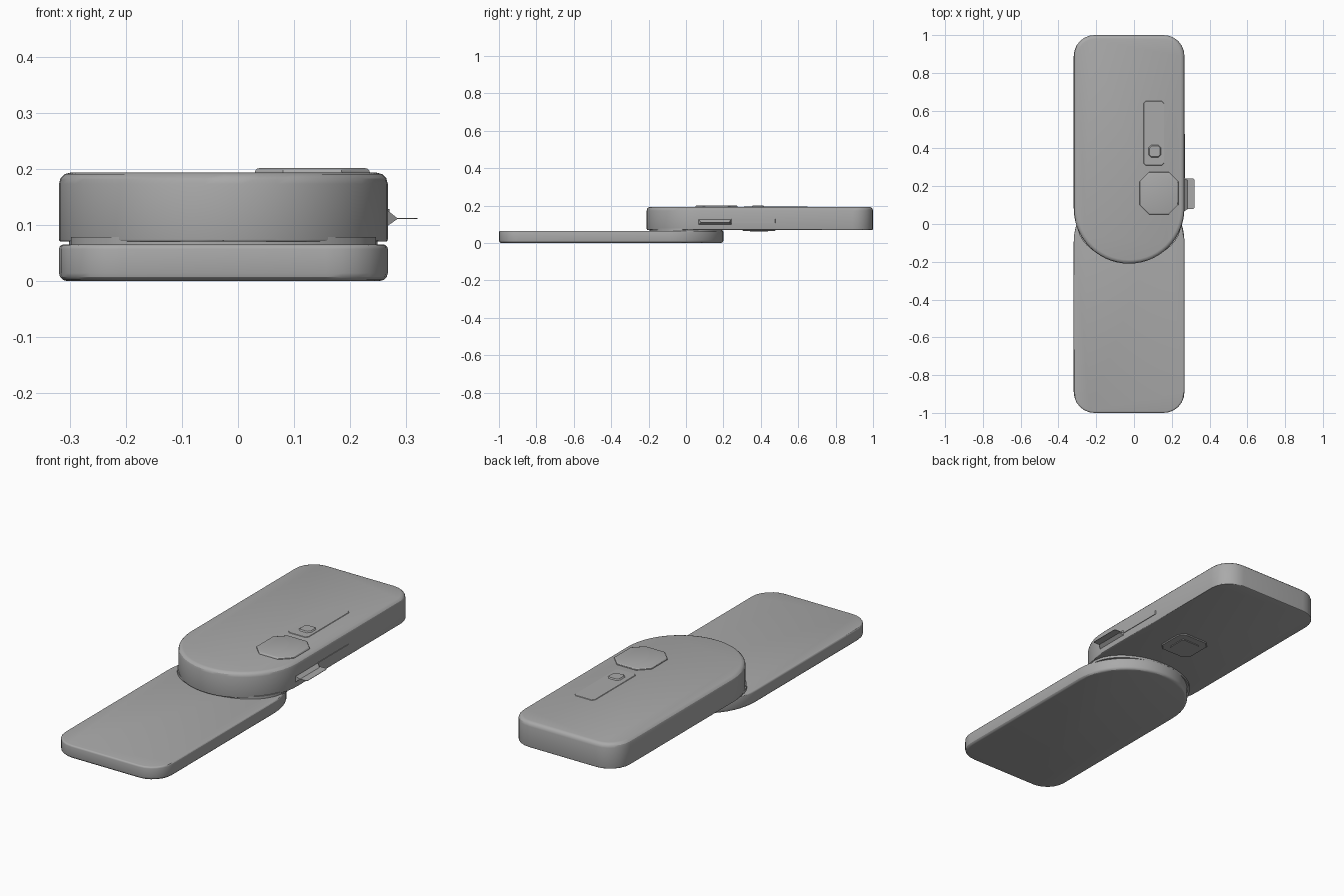
import bpy, bmesh, math

cube = bpy.data.objects.get("Cube")
if cube:
    bpy.data.objects.remove(cube, do_unlink=True)

grey = bpy.data.materials.new("plain grey")
grey.use_nodes = True
grey.diffuse_color = (0.4, 0.4, 0.4, 1)
grey.node_tree.nodes["Principled BSDF"].inputs["Base Color"].default_value = grey.diffuse_color

CX, HALF = -0.026, 0.293      # body centre line and half width


def arc(cx, cy, r, start, end, steps):
    return [(cx + r * math.cos(math.radians(start + (end - start) * i / steps)),
             cy + r * math.sin(math.radians(start + (end - start) * i / steps)))
            for i in range(steps + 1)]


def body_outline(round_end, square_end, corner=0.11):
    """Strip with a half-round end and a square end with rounded corners."""
    s = 1 if square_end > round_end else -1
    pts = arc(0, round_end + s * HALF, HALF, 180, 360, 28)
    if s < 0:
        pts = [(x, 2 * (round_end - HALF) - y) for x, y in pts]
    cy = square_end - s * corner
    for side, a, b in ((1, 0, 90), (-1, 90, 180)):
        pts += arc(side * (HALF - corner), cy, corner, s * a, s * b, 6)
    pts = [(x + CX, y) for x, y in pts]
    return pts if s > 0 else pts[::-1]


def box_outline(x0, x1, y0, y1, cut):
    """Rectangle with chamfered corners."""
    return [(x0 + cut, y0), (x1 - cut, y0), (x1, y0 + cut), (x1, y1 - cut),
            (x1 - cut, y1), (x0 + cut, y1), (x0, y1 - cut), (x0, y0 + cut)]


def slab(name, outline, z0, z1, top=0, bottom=0, steps=3):
    """Extrude an outline, rounding its top and bottom rims separately."""
    bm = bmesh.new()
    base = bm.faces.new([bm.verts.new((x, y, z0)) for x, y in outline])
    ext = bmesh.ops.extrude_face_region(bm, geom=[base])["geom"]
    bmesh.ops.translate(bm, vec=(0, 0, z1 - z0),
                        verts=[v for v in ext if isinstance(v, bmesh.types.BMVert)])
    for z, size in ((z1, top), (z0, bottom)):
        if size:
            rim = [e for e in bm.edges if all(abs(v.co.z - z) < 1e-5 for v in e.verts)]
            bmesh.ops.bevel(bm, geom=rim, offset=size, segments=steps,
                            profile=0.5, affect='EDGES', clamp_overlap=True)
    return finish(name, bm)


def finish(name, bm):
    bmesh.ops.recalc_face_normals(bm, faces=bm.faces)
    mesh = bpy.data.meshes.new(name)
    bm.to_mesh(mesh)
    bm.free()
    mesh.materials.append(grey)
    obj = bpy.data.objects.new(name, mesh)
    bpy.context.collection.objects.link(obj)
    bpy.ops.object.select_all(action='DESELECT')
    obj.select_set(True)
    bpy.context.view_layer.objects.active = obj
    bpy.ops.object.shade_smooth_by_angle(angle=math.radians(30))
    return obj


# Two halves joined by a swivel disc
slab("lower_body", body_outline(0.2, -1.0), 0, 0.065, 0.008, 0.014)
slab("upper_body", body_outline(-0.21, 1.0), 0.07, 0.193, 0.02, 0.004)
slab("swivel_disc", [(CX + 0.275 * math.cos(math.tau * i / 40),
                      0.195 * math.sin(math.tau * i / 40)) for i in range(40)], 0.058, 0.078)

# Raised details on the top
slab("round_pad", box_outline(0.03, 0.235, 0.05, 0.275, 0.05), 0.185, 0.201, 0.008)
slab("long_pad", box_outline(0.05, 0.16, 0.31, 0.65, 0.012), 0.185, 0.195, 0.002, steps=1)
slab("small_button", box_outline(0.075, 0.145, 0.35, 0.42, 0.015), 0.185, 0.2, 0.007, steps=1)

# Lens window with a frame on the underside
slab("lens_frame", box_outline(-0.075, 0.105, 0.3, 0.48, 0.03), 0.065, 0.08, 0, 0.004, 1)
slab("lens_window", box_outline(-0.035, 0.065, 0.34, 0.44, 0.006), 0.062, 0.08, 0, 0.002, 1)

# Side key: wedge, thin tab and rail
bm = bmesh.new()
ends = [[bm.verts.new((x, y + (0.02 if x > 0.27 else 0) * s, z))
         for x, z in ((0.255, 0.09), (0.285, 0.111), (0.255, 0.135))]
        for y, s in ((0.06, 1), (0.25, -1))]
bm.faces.new(ends[0])
bm.faces.new(ends[1][::-1])
for i in range(3):
    j = (i + 1) % 3
    bm.faces.new((ends[0][i], ends[1][i], ends[1][j], ends[0][j]))
finish("key_wedge", bm)
slab("key_tab", box_outline(0.26, 0.32, 0.08, 0.24, 0.006), 0.11, 0.112)
slab("side_rail", box_outline(0.255, 0.27, 0.24, 0.48, 0.004), 0.108, 0.128)
